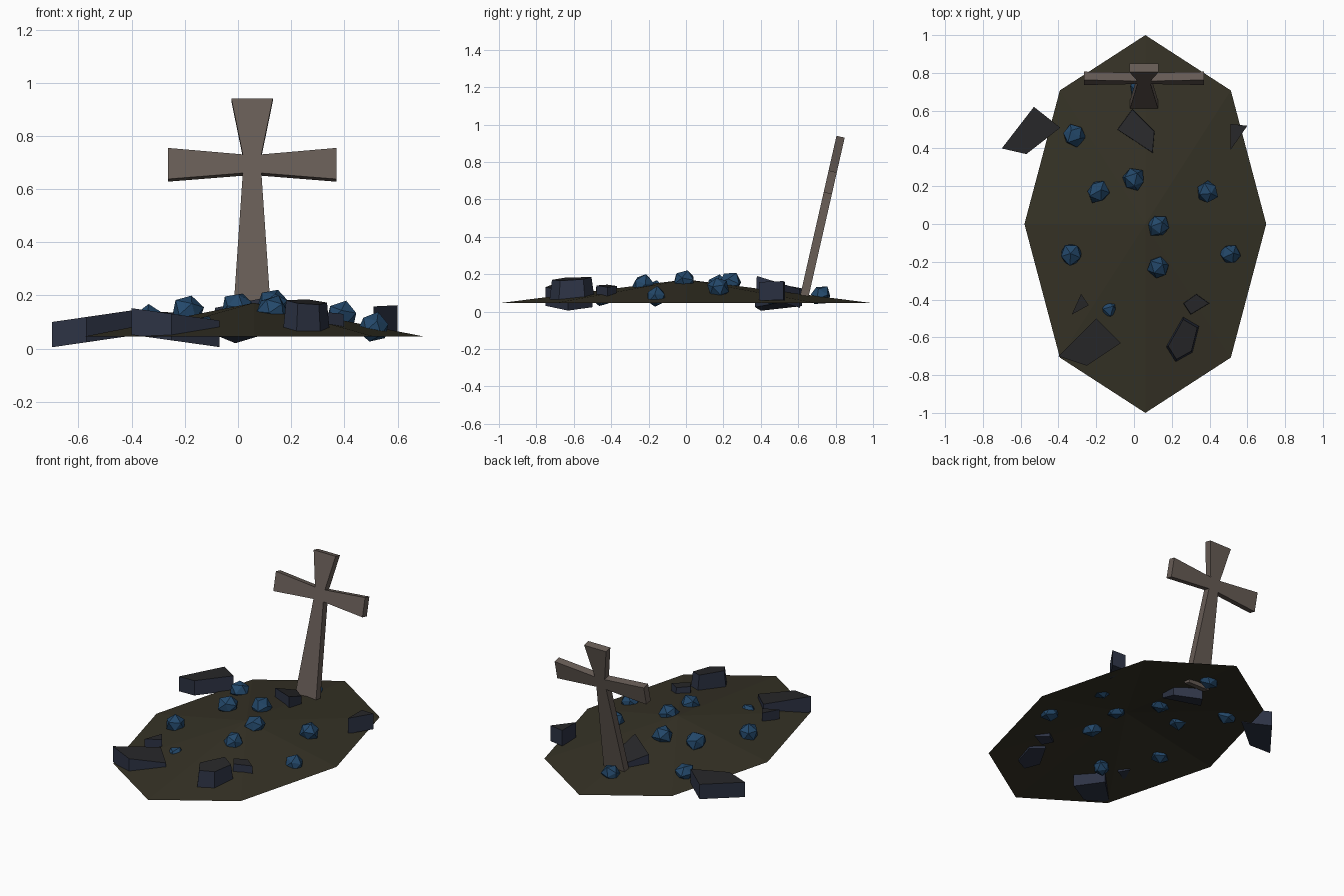
import bpy, bmesh, math, random
from mathutils import Matrix, Vector

if "Cube" in bpy.data.objects:
    bpy.data.objects.remove(bpy.data.objects["Cube"])

random.seed(4)


def material(name, rgb):
    m = bpy.data.materials.new(name)
    m.diffuse_color = (*rgb, 1)
    m.use_nodes = True
    m.node_tree.nodes["Principled BSDF"].inputs["Base Color"].default_value = m.diffuse_color
    return m


EARTH = material("earth", (0.036, 0.032, 0.019))
WOOD = material("weathered_wood", (0.135, 0.107, 0.092))
SLATE_SIDE = material("slate_side", (0.026, 0.033, 0.058))
SLATE_TOP = material("slate_top", (0.02, 0.02, 0.022))
BLUE = material("blue_stone", (0.017, 0.065, 0.145))


def add_object(name, bm, *mats):
    mesh = bpy.data.meshes.new(name)
    bm.to_mesh(mesh)
    bm.free()
    for m in mats:
        mesh.materials.append(m)
    ob = bpy.data.objects.new(name, mesh)
    bpy.context.collection.objects.link(ob)
    return ob


def prism(bm, bottom, top):
    """Close two matching rings into a solid; returns the top face."""
    a = [bm.verts.new(p) for p in bottom]
    b = [bm.verts.new(p) for p in top]
    n = len(a)
    for i in range(n):
        j = (i + 1) % n
        bm.faces.new((a[i], a[j], b[j], b[i]))
    bm.faces.new(a[::-1])
    cap = bm.faces.new(b)
    bmesh.ops.recalc_face_normals(bm, faces=bm.faces)
    return cap


# Earth mound: open eight-sided shallow cone
bm = bmesh.new()
apex = bm.verts.new((0.06, 0, 0.172))
rim = [bm.verts.new((0.06 + 0.64 * math.sin(k * math.pi / 4),
                     math.cos(k * math.pi / 4), 0.045)) for k in range(8)]
for k in range(8):
    bm.faces.new((apex, rim[(k + 1) % 8], rim[k]))
add_object("earth_mound", bm, EARTH)

# Flared grave cross, leaning back; half profile is mirrored
half = [(0.075, 0), (0.035, 0.6), (0.317, 0.577), (0.317, 0.697),
        (0.035, 0.672), (0.078, 0.887)]
outline = half + [(-u, v) for u, v in reversed(half)]
bm = bmesh.new()
prism(bm, [(u, -0.0225, v) for u, v in outline],
      [(u, 0.0225, v) for u, v in outline])
bm.transform(Matrix.Translation((0.053, 0.63, 0.07)) @
             Matrix.Rotation(math.radians(-12.8), 4, 'X'))
add_object("cross", bm, WOOD)

# Slate slabs: outline, top height, slope in x and y, thickness, top taper
slabs = [
    ([(-0.70, 0.40), (-0.57, 0.37), (-0.39, 0.51), (-0.53, 0.62)], 0.122, 0.145, 0, 0.095, 1),
    ([(-0.40, -0.70), (-0.25, -0.75), (-0.07, -0.63), (-0.20, -0.50)], 0.128, -0.14, 0, 0.1, 1),
    ([(0.17, -0.65), (0.22, -0.73), (0.31, -0.68), (0.345, -0.54), (0.26, -0.49)], 0.175, -0.1, 0.08, 0.11, 0.88),
    ([(-0.09, 0.50), (0.10, 0.375), (0.11, 0.49), (-0.01, 0.61)], 0.155, 0, -0.3, 0.1, 0.97),
    ([(0.51, 0.39), (0.60, 0.52), (0.51, 0.53)], 0.16, 0.05, 0, 0.1, 1),
    ([(-0.33, -0.48), (-0.24, -0.43), (-0.28, -0.37)], 0.135, 0, 0.05, 0.06, 1),
    ([(0.26, -0.42), (0.30, -0.48), (0.40, -0.42), (0.33, -0.37)], 0.138, -0.1, 0, 0.06, 0.95),
]
for i, (pts, z, sx, sy, thick, taper) in enumerate(slabs):
    cx = sum(p[0] for p in pts) / len(pts)
    cy = sum(p[1] for p in pts) / len(pts)

    def ring(scale, drop):
        return [(cx + (x - cx) * scale, cy + (y - cy) * scale,
                 z + sx * (x - cx) + sy * (y - cy) - drop) for x, y in pts]

    bm = bmesh.new()
    cap = prism(bm, ring(1, thick), ring(taper, 0))
    cap.material_index = 1
    add_object(f"slate_slab_{i + 1}", bm, SLATE_SIDE, SLATE_TOP)

# Blue faceted stones: x, y, z, radius
stones = [
    (-0.32, 0.47, 0.088, 0.063), (-0.19, 0.17, 0.14, 0.063),
    (0.0, 0.235, 0.155, 0.063), (0.39, 0.17, 0.125, 0.063),
    (0.13, -0.01, 0.168, 0.063), (0.13, -0.23, 0.143, 0.063),
    (0.51, -0.16, 0.08, 0.06), (-0.335, -0.16, 0.105, 0.065),
    (-0.13, -0.45, 0.075, 0.052), (0.03, 0.72, 0.087, 0.06),
]
for i, (x, y, z, r) in enumerate(stones):
    bm = bmesh.new()
    bmesh.ops.create_icosphere(bm, subdivisions=1, radius=r)
    for v in bm.verts:
        v.co *= random.uniform(0.88, 1.1)
    turn = Matrix.Rotation(random.uniform(0, 6.28), 4, 'Z') @ \
        Matrix.Rotation(random.uniform(0, 6.28), 4, 'X')
    bm.transform(Matrix.Translation((x, y, z)) @ Matrix.Diagonal((1, 1, 0.92, 1)) @ turn)
    add_object(f"blue_stone_{i + 1}", bm, BLUE)
